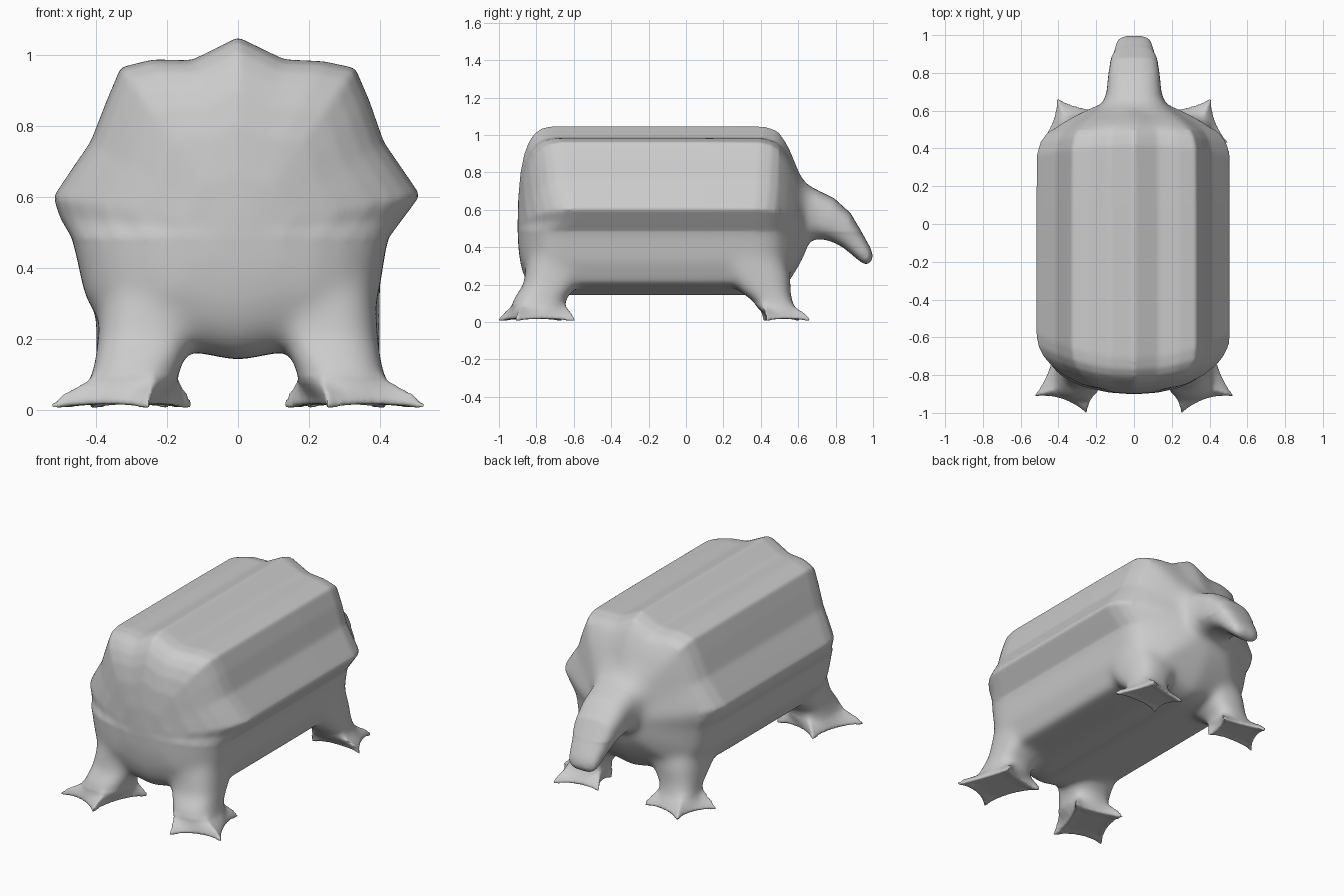
import bpy, bmesh, math
from mathutils import Vector

if "Cube" in bpy.data.objects:
    bpy.data.objects.remove(bpy.data.objects["Cube"])


def loft(name, rings):
    """Skin a list of closed rings and close both ends with a fan."""
    bm = bmesh.new()
    loops = [[bm.verts.new(p) for p in r] for r in rings]
    n = len(loops[0])
    for a, b in zip(loops, loops[1:]):
        for i in range(n):
            j = (i + 1) % n
            bm.faces.new((a[i], a[j], b[j], b[i]))
    for end in (loops[0], loops[-1]):
        c = bm.verts.new(sum((v.co for v in end), Vector()) / n)
        for i in range(n):
            bm.faces.new((end[i], end[(i + 1) % n], c))
    bmesh.ops.recalc_face_normals(bm, faces=bm.faces)
    me = bpy.data.meshes.new(name)
    bm.to_mesh(me)
    bm.free()
    ob = bpy.data.objects.new(name, me)
    bpy.context.collection.objects.link(ob)
    return ob


def soft(v):
    return math.copysign(abs(v) ** .75, v)


# Body: ridged cross-section, shrunk towards rounded ends
right = [(0, 1.05), (.13, .987), (.24, .982), (.33, .963), (.37, .87), (.41, .755),
         (.465, .675), (.513, .605), (.465, .54), (.42, .48), (.395, .32),
         (.35, .2), (.13, .165), (0, .14)]
left = [(-.13, .165), (-.36, .2), (-.43, .32), (-.465, .48), (-.5, .54), (-.52, .6),
        (-.47, .675), (-.415, .755), (-.37, .87), (-.33, .965), (-.24, .987), (-.13, .985)]
stations = [(-.9, .08), (-.897, .3), (-.885, .55), (-.865, .73), (-.84, .85), (-.81, .93),
            (-.77, .98), (-.71, 1), (-.3, 1), (.1, 1), (.42, .995), (.48, .96), (.52, .9),
            (.56, .76), (.6, .58), (.63, .42), (.66, .2)]
body = []
for y, s in stations:
    ring = []
    for x, z in right + left:
        bulge = (.12 if z > .5 else .07) if y < -.5 else (-.05 if y > .4 else 0)
        ring.append((x * s, y + bulge * (x * s / .5) ** 2, .5 + (z - .5) * s))
    body.append(ring)
parts = [loft("body", body)]

# Head and neck: lower point, upper point (y, z) and half width
sections = [((.54, .3), (.53, .9), .33), ((.58, .35), (.575, .84), .25), ((.61, .39), (.61, .785), .2),
            ((.645, .425), (.645, .738), .163), ((.70, .446), (.71, .702), .145),
            ((.77, .433), (.79, .664), .138), ((.84, .398), (.88, .582), .126),
            ((.90, .347), (.955, .455), .107), ((.945, .31), (.997, .38), .096),
            ((.968, .3), (1.002, .335), .075)]
head = []
for (y0, z0), (y1, z1), w in sections:
    ring = []
    for k in range(24):
        a = math.tau * k / 24
        t = .5 + .5 * soft(math.sin(a))
        ring.append((w * soft(math.cos(a)), y0 + (y1 - y0) * t, z0 + (z1 - z0) * t))
    head.append(ring)
parts.append(loft("head", head))


def leg(name, side, corners, columns):
    """Four-pointed foot blending into a column: columns are z, centre xy, half size xy."""
    cs = [Vector(c) for c in corners]
    mid = sum(cs, Vector((0, 0))) / 4
    star, tipness, n = [], [], 8
    for a, b in zip(cs, cs[1:] + cs[:1]):
        ctrl = mid + ((a + b) / 2 - mid) * .62
        for k in range(n):
            t = k / n
            star.append(a * (1 - t) ** 2 + ctrl * 2 * t * (1 - t) + b * t * t)
            tipness.append(abs(1 - 2 * t) ** 2)

    def column(z, cx, cy, hx, hy):
        dirs = [(p - mid).normalized() for p in star]
        return [Vector((cx + hx * soft(d.x), cy + hy * soft(d.y))) for d in dirs]

    base = column(*columns[0])
    rings = []
    for z, f, s in ((.02, 0, .6), (.016, 0, .98), (.028, 0, 1), (.045, .25, 1), (.065, .55, 1), (.085, .82, 1)):
        ring = []
        for p, q, t in zip(star, base, tipness):
            v = (mid + (p - mid) * s).lerp(q, f)
            ring.append((side * v.x, v.y, z - (.014 * t if f == 0 and s > .9 else 0)))
        rings.append(ring)
    for c in columns:
        rings.append([(side * p.x, p.y, c[0]) for p in column(*c)])
    parts.append(loft(name, rings))


# Legs, mirrored left and right, flaring into the body
for side, tag in ((1, "right"), (-1, "left")):
    leg("front_leg_" + tag, side,
        [(.53, -.912), (.415, -.59), (.125, -.66), (.25, -1.005)],
        [(.12, .285, -.785, .122, .14), (.2, .255, -.72, .14, .15),
         (.3, .225, -.68, .165, .175), (.42, .2, -.63, .19, .2), (.55, .18, -.58, .2, .2)])
    leg("back_leg_" + tag, side,
        [(.505, .425), (.41, .668), (.145, .605), (.19, .41)],
        [(.11, .295, .465, .105, .105), (.16, .275, .425, .125, .135),
         (.24, .25, .38, .15, .18), (.36, .22, .32, .18, .21), (.48, .2, .28, .19, .22)])

# Fuse the parts into one skin and soften the joints
bpy.ops.object.select_all(action='DESELECT')
for ob in parts:
    ob.select_set(True)
bpy.context.view_layer.objects.active = parts[0]
bpy.ops.object.join()
skin = bpy.context.object
skin.name = "body_with_head_and_legs"
mod = skin.modifiers.new("fuse", 'REMESH')
mod.mode = 'VOXEL'
mod.voxel_size = .009
bpy.ops.object.modifier_apply(modifier=mod.name)
bm = bmesh.new()
bm.from_mesh(skin.data)


def relax(verts, times):
    for _ in range(times):
        bmesh.ops.smooth_vert(bm, verts=verts, factor=.5, use_axis_x=True, use_axis_y=True, use_axis_z=True)


relax(bm.verts[:], 2)
relax([v for v in bm.verts if v.co.z > .08 and v.co.y < .8], 6)
relax([v for v in bm.verts if .1 < v.co.z < .48 or (.5 < v.co.y < .7 and v.co.z > .1)], 40)
bm.to_mesh(skin.data)
bm.free()
bpy.ops.object.shade_smooth_by_angle(angle=math.radians(60))
